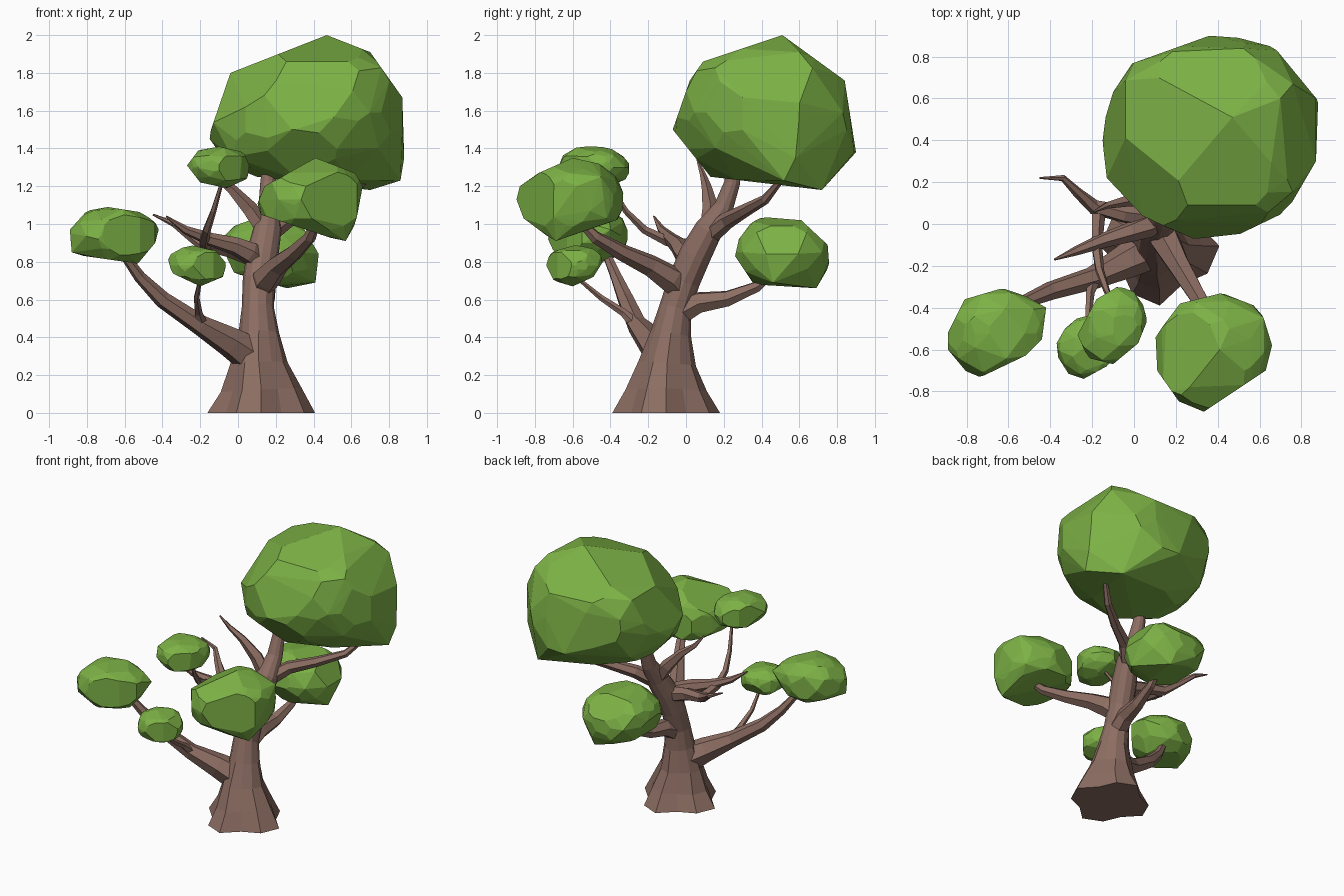
import bpy, bmesh, math, random
from mathutils import Vector

random.seed(4)


def material(name, rgb):
    m = bpy.data.materials.new(name)
    m.diffuse_color = (*rgb, 1)
    return m


BARK = material("bark_brown", (0.266, 0.156, 0.125))
LEAF = material("leaf_green", (0.202, 0.440, 0.060))


def finish(bm, name, mat):
    bmesh.ops.recalc_face_normals(bm, faces=bm.faces)
    me = bpy.data.meshes.new(name)
    bm.to_mesh(me)
    bm.free()
    me.materials.append(mat)
    ob = bpy.data.objects.new(name, me)
    bpy.context.collection.objects.link(ob)


def limb(name, path, sides=6, flare=0):
    """Tapered faceted tube; path holds (x, y, z, radius)."""
    bm = bmesh.new()
    pts = [Vector(p[:3]) for p in path]
    rings = []
    for i, p in enumerate(pts):
        t = pts[min(i + 1, len(pts) - 1)] - pts[max(i - 1, 0)]
        q = Vector((0, 0, 1)).rotation_difference(t.normalized())
        ring = []
        for k in range(sides):
            a = 2 * math.pi * k / sides
            # root ridges fade out up the trunk
            r = path[i][3] * (1 - flare * (0, 1, 0.3)[k % 3] * max(0, 1 - i / 4))
            ring.append(bm.verts.new(p + q @ Vector((r * math.cos(a), r * math.sin(a), 0))))
        rings.append(ring)
    for a, b in zip(rings, rings[1:]):
        for k in range(sides):
            j = (k + 1) % sides
            bm.faces.new((a[k], a[j], b[j], b[k]))
    bm.faces.new(rings[0][::-1])
    bm.faces.new(rings[-1])
    finish(bm, name, BARK)


def trim(bm, point, normal):
    bmesh.ops.bisect_plane(bm, geom=bm.verts[:] + bm.edges[:] + bm.faces[:], plane_co=point,
                           plane_no=Vector(normal).normalized(), clear_outer=True)
    bmesh.ops.holes_fill(bm, edges=bm.edges[:])


def foliage(name, corners=(), cuts=(), **outlines):
    """Rough ellipsoid trimmed to convex front (x,z), side (y,z) and top (x,y) outlines,
    with extra bevel cuts and a few sharp corners added."""
    axes = {"front": (0, 2), "side": (1, 2), "top": (0, 1)}
    vals = [[], [], []]
    for view, pts in outlines.items():
        for p in pts:
            for ax, v in zip(axes[view], p):
                vals[ax].append(v)
    mid = Vector([(min(v) + max(v)) / 2 for v in vals])
    half = Vector([(max(v) - min(v)) / 2 for v in vals])
    bm = bmesh.new()
    bmesh.ops.create_icosphere(bm, subdivisions=2, radius=1.06)
    for v in bm.verts:
        v.co *= random.uniform(0.95, 1.05)
        v.co = Vector([m + h * c for m, h, c in zip(mid, half, v.co)])
    for view, pts in outlines.items():
        i, j = axes[view]
        for (a, b), (c, d) in zip(pts, pts[1:] + pts[:1]):
            n, o = Vector((0, 0, 0)), mid.copy()
            n[i], n[j], o[i], o[j] = b - d, c - a, a, b
            if n.dot(o - mid) < 0:
                n.negate()
            trim(bm, o, n)
    for point, normal in cuts:
        trim(bm, point, normal)
    # merge slivers and wrap again as a chunky hull
    bmesh.ops.remove_doubles(bm, verts=bm.verts[:], dist=0.16 * min(half))
    hull = bmesh.new()
    for co in [v.co for v in bm.verts] + list(corners):
        hull.verts.new(co)
    bm.free()
    bmesh.ops.convex_hull(hull, input=hull.verts[:])
    bmesh.ops.delete(hull, geom=[v for v in hull.verts if not v.link_faces], context='VERTS')
    finish(hull, name, LEAF)


# Trunk and its main stem
limb("trunk", [(.123, -.105, 0, .285), (.123, -.105, .12, .215), (.11, -.10, .26, .153),
               (.11, -.08, .42, .108), (.105, -.055, .56, .085), (.11, -.01, .70, .085),
               (.13, .05, .84, .085), (.155, .12, .97, .075), (.16, .20, 1.09, .052),
               (.16, .245, 1.22, .042), (.17, .26, 1.40, .03)], 12, .25)

# Branches
limb("left_branch", [(.12, -.06, .25, .08), (.05, -.13, .32, .10), (-.04, -.18, .375, .083),
                     (-.20, -.26, .465, .055), (-.40, -.32, .60, .045), (-.52, -.37, .72, .032),
                     (-.62, -.43, .86, .022)])
limb("left_lower_twig", [(-.19, -.26, .46, .035), (-.21, -.33, .53, .022),
                         (-.22, -.45, .61, .016), (-.20, -.57, .71, .010)], 5)
limb("front_right_branch", [(.11, .0, .62, .05), (.15, -.08, .71, .075), (.21, -.19, .78, .058),
                            (.30, -.34, .85, .045), (.38, -.48, .93, .034), (.42, -.58, 1.03, .02)])
limb("back_branch", [(.11, -.05, .52, .07), (.13, .07, .585, .06), (.15, .22, .605, .045),
                     (.17, .38, .67, .03), (.18, .46, .74, .02)])
limb("right_upper_branch", [(.14, .11, .93, .055), (.26, .22, 1.02, .045), (.42, .31, 1.07, .035),
                            (.58, .42, 1.13, .026), (.68, .51, 1.24, .016)])
limb("top_twig", [(.15, .12, .95, .05), (.06, .13, 1.08, .045), (-.04, .11, 1.19, .028),
                  (-.13, .09, 1.26, .017), (-.19, .06, 1.34, .005)], 5)
limb("left_middle_branch", [(.14, .04, .78, .05), (.06, -.01, .85, .06), (-.02, -.04, .885, .048),
                            (-.15, -.08, .92, .036), (-.28, -.13, .97, .022), (-.38, -.17, 1.04, .005)])
limb("left_back_branch", [(.12, .03, .82, .06), (-.05, .05, .87, .045), (-.19, .08, .895, .036),
                          (-.27, .15, .95, .025), (-.34, .22, 1.0, .016), (-.45, .22, 1.05, .005)])
limb("left_upper_twig", [(-.17, .06, .88, .035), (-.18, -.10, .91, .028), (-.165, -.22, .97, .022),
                         (-.13, -.32, 1.07, .016), (-.08, -.42, 1.24, .009)], 5)

# Foliage clumps
foliage("crown_foliage",
        corners=[(.47, .51, 2.0), (.86, .52, 1.23), (.7, .72, 1.18), (.7, .6, 1.91),
                 (.27, .1, 1.84), (.0, .45, 1.78), (.3, .13, 1.25), (.5, .89, 1.38),
                 (.88, .58, 1.35), (.65, .85, 1.5), (.36, .9, 1.38), (-.15, .4, 1.45),
                 (.3, -.07, 1.5)],
        cuts=[((.13, .25, 1.85), (-.2, -.145, .21))],
        front=[(-.16, 1.45), (-.04, 1.8), (.47, 2.0), (.70, 1.91), (.87, 1.67), (.88, 1.33),
               (.86, 1.23), (.69, 1.18), (.1, 1.25), (-.1, 1.33)],
        side=[(-.07, 1.5), (.02, 1.76), (.09, 1.86), (.51, 2.0), (.84, 1.76), (.90, 1.37),
              (.72, 1.18), (.13, 1.25)],
        top=[(-.16, .43), (-.1, .63), (-.03, .76), (.36, .9), (.66, .86), (.88, .59),
             (.87, .3), (.73, .06), (.46, -.07), (.27, -.07), (.04, .04), (-.13, .22)])
foliage("left_foliage",
        corners=[(-.88, -.6, .85), (-.53, -.5, .79), (-.42, -.4, .97), (-.74, -.73, .92)],
        front=[(-.89, .97), (-.8, 1.07), (-.69, 1.09), (-.5, 1.06), (-.42, .99), (-.43, .91),
               (-.53, .79), (-.88, .84)],
        top=[(-.89, -.52), (-.81, -.36), (-.64, -.31), (-.5, -.31), (-.42, -.39), (-.44, -.55),
             (-.52, -.63), (-.74, -.735), (-.89, -.66)])
foliage("left_lower_foliage",
        front=[(-.37, .81), (-.34, .87), (-.26, .89), (-.12, .86), (-.06, .79), (-.08, .72),
               (-.2, .67), (-.35, .74)],
        side=[(-.74, .78), (-.7, .7), (-.6, .67), (-.49, .72), (-.44, .8), (-.46, .86),
              (-.58, .89), (-.72, .85)],
        top=[(-.37, -.57), (-.33, -.5), (-.26, -.44), (-.1, -.45), (-.06, -.6), (-.13, -.68),
             (-.24, -.74), (-.36, -.7)])
foliage("left_upper_foliage",
        corners=[(.06, -.45, 1.3), (-.1, -.67, 1.3)],
        front=[(-.27, 1.31), (-.21, 1.39), (-.1, 1.41), (.03, 1.38), (.06, 1.31), (.05, 1.24),
               (-.06, 1.19), (-.2, 1.22)],
        top=[(-.27, -.53), (-.18, -.36), (-.08, -.30), (.03, -.32), (.06, -.47), (.02, -.57),
             (-.1, -.67), (-.22, -.64)])
foliage("front_right_foliage",
        corners=[(.41, -.6, 1.35), (.57, -.69, .91), (.62, -.45, 1.25), (.59, -.42, 1.03),
                 (.3, -.88, 1.1), (.13, -.55, 1.05), (.28, -.45, 1.0)],
        front=[(.10, 1.1), (.14, 1.2), (.41, 1.35), (.62, 1.27), (.66, 1.2), (.63, 1.04),
               (.59, .91), (.54, .91), (.12, 1.05)],
        side=[(-.9, 1.12), (-.88, 1.2), (-.78, 1.27), (-.6, 1.35), (-.42, 1.31), (-.33, 1.2),
              (-.34, 1.03), (-.7, .91), (-.86, 1.03)],
        top=[(.1, -.54), (.22, -.38), (.42, -.33), (.6, -.4), (.66, -.58), (.63, -.7),
             (.33, -.9), (.23, -.87), (.11, -.7)])
foliage("back_foliage",
        corners=[(.41, .46, .69), (.1, .39, 1.03), (.2, .36, .69), (.26, .69, .66),
                 (.2, .61, 1.02)],
        front=[(-.10, .91), (-.02, .99), (.12, 1.04), (.34, .99), (.44, .82), (.43, .69),
               (.27, .66), (-.02, .74)],
        side=[(.26, .83), (.28, .92), (.37, 1.04), (.61, 1.02), (.75, .89), (.76, .76),
              (.7, .66), (.36, .68)])
